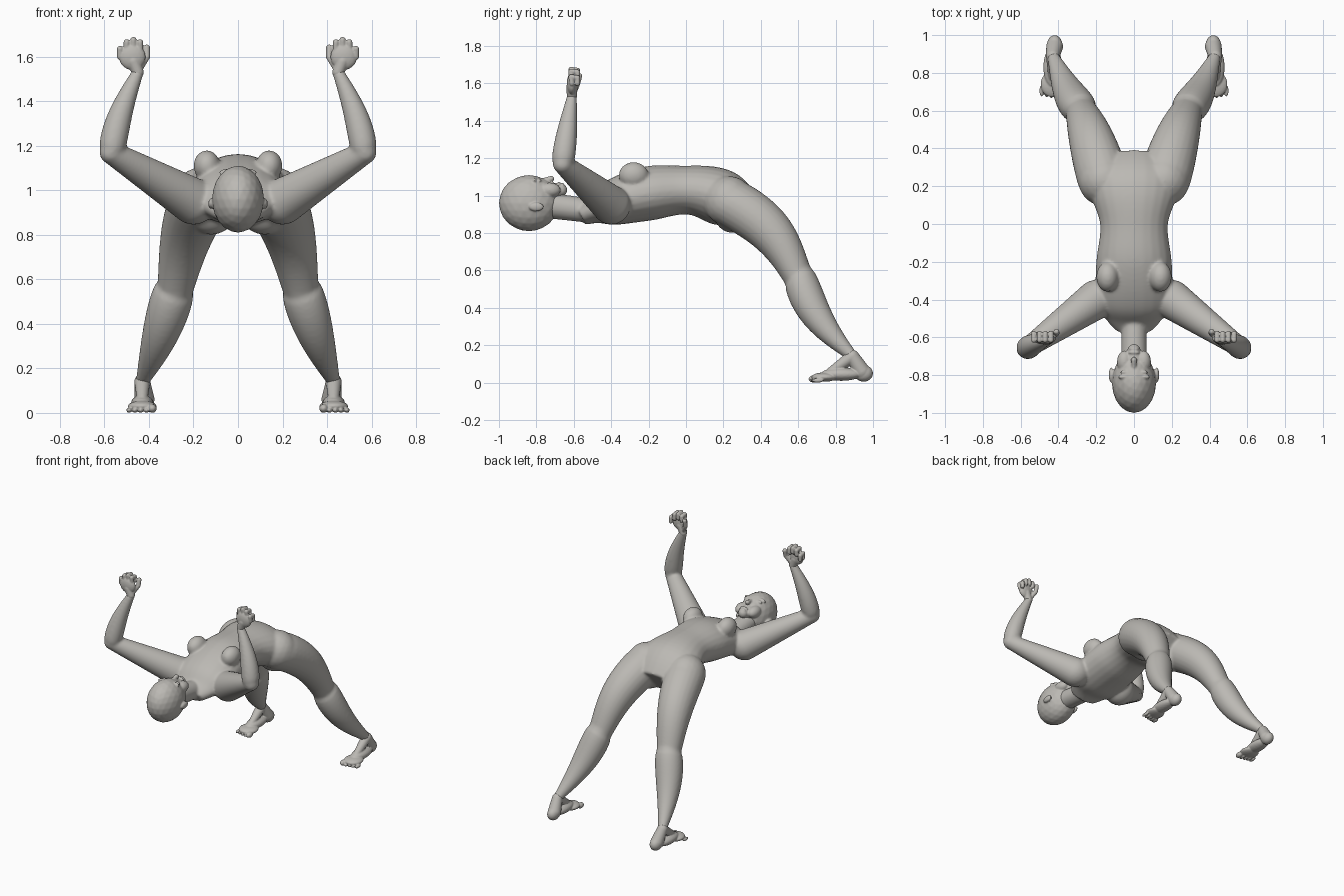
import bpy
import bmesh
import math
from mathutils import Vector, Matrix
from mathutils.geometry import interpolate_bezier

cube = bpy.data.objects.get("Cube")
if cube:
    bpy.data.objects.remove(cube, do_unlink=True)

clay = bpy.data.materials.new("warm_grey_clay")
clay.use_nodes = True
tone = (0.5, 0.485, 0.455, 1)
clay.diffuse_color = tone
shader = clay.node_tree.nodes["Principled BSDF"]
shader.inputs["Base Color"].default_value = tone
shader.inputs["Roughness"].default_value = 0.7

SIDES = 24
RIGHT = Vector((1, 0, 0))

# Joints of the +x side
hip = Vector((.16, .23, .97))
knee = Vector((.28, .6, .57))
ankle = Vector((.43, .89, .14))
shoulder = Vector((.2, -.4, .95))
elbow = Vector((.57, -.66, 1.17))
wrist = Vector((.45, -.61, 1.53))


def ellipse(bm, centre, u, v):
    """Ring of vertices around centre, spanned by the half axes u and v."""
    angles = [math.tau * k / SIDES for k in range(SIDES)]
    return [bm.verts.new(centre + u * math.cos(a) + v * math.sin(a)) for a in angles]


def skin(bm, rings):
    """Closed tube through a row of rings."""
    for lower, upper in zip(rings, rings[1:]):
        for k in range(SIDES):
            n = k - 1
            bm.faces.new((lower[n], lower[k], upper[k], upper[n]))
    bm.faces.new(rings[0])
    bm.faces.new(rings[-1])


def blob(bm, centre, radii):
    """Ellipsoid."""
    place = Matrix.Translation(centre) @ Matrix.Diagonal((*radii, 1))
    bmesh.ops.create_icosphere(bm, subdivisions=3, radius=1, matrix=place)


def limb(bm, start, end, r_start, r_end, bulge=0, bow=(0, 0, 0)):
    """Tapered, round-ended tube with an optional muscle bulge and bowed axis."""
    start, end, bow = Vector(start), Vector(end), Vector(bow)
    turn = (end - start).to_track_quat("Z", "Y")
    u, v = turn @ RIGHT, turn @ Vector((0, 1, 0))
    rings = []
    steps = 16
    for i in range(steps + 1):
        t = i / steps
        swell = bulge * math.sin(math.pi * t ** 0.6)
        r = r_start + (r_end - r_start) * t + swell
        centre = start.lerp(end, t) + bow * math.sin(math.pi * t)
        rings.append(ellipse(bm, centre, u * r, v * r))
    skin(bm, rings)
    blob(bm, start, [r_start] * 3)
    blob(bm, end, [r_end] * 3)


def chain(bm, points, radius):
    """Row of equally thick segments, for a digit."""
    for a, b in zip(points, points[1:]):
        limb(bm, a, b, radius, radius)


def reflect(bm, verts):
    bmesh.ops.scale(bm, vec=(-1, 1, 1), verts=verts)


def add_other_side(bm):
    """Copy everything built so far across the middle plane."""
    copy = bmesh.ops.duplicate(bm, geom=bm.verts[:] + bm.edges[:] + bm.faces[:])
    reflect(bm, [g for g in copy["geom"] if isinstance(g, bmesh.types.BMVert)])


def torso(bm):
    """Arched trunk; each knot is y, half width and half depth."""
    knots = [Vector(k) for k in ((-.56, .1, .05), (-.5, .15, .07), (-.4, .2, .12), (-.2, .2, .145),
                                 (0, .18, .13), (.2, .24, .15), (.35, .18, .09))]
    padded = knots[:1] + knots + knots[-1:]
    profile = []
    for before, a, b, after in zip(padded, padded[1:], padded[2:], padded[3:]):
        profile += interpolate_bezier(a, a + (b - before) / 6, b - (after - a) / 6, b, 8)[:-1]
    rings = []
    for y, width, depth in profile:
        bend = .45 if y < 0 else 1.1
        centre = Vector((0, y, 1.03 - bend * y * y))
        up = Vector((0, 2 * bend * y, 1)).normalized()
        rings.append(ellipse(bm, centre, RIGHT * width, up * depth))
    skin(bm, rings)


def finish(bm, name, voxel, smoothing):
    """Fuse the overlapping volumes into one smooth skin."""
    bmesh.ops.recalc_face_normals(bm, faces=bm.faces[:])
    mesh = bpy.data.meshes.new(name)
    bm.to_mesh(mesh)
    bm.free()
    mesh.materials.append(clay)
    obj = bpy.data.objects.new(name, mesh)
    bpy.context.collection.objects.link(obj)
    fuse = obj.modifiers.new("fuse", "REMESH")
    fuse.mode = "VOXEL"
    fuse.voxel_size = voxel
    fuse.use_smooth_shade = True
    relax = obj.modifiers.new("relax", "SMOOTH")
    relax.factor = 0.5
    relax.iterations = smoothing


# Body: limbs and paired muscles first, then the trunk and neck
bm = bmesh.new()
limb(bm, hip, knee, .135, .083, bulge=.01, bow=(.01, .045, .03))
limb(bm, knee, ankle, .08, .03, bulge=.027, bow=(0, -.03, -.02))
limb(bm, shoulder, elbow, .105, .052)
limb(bm, elbow, wrist, .053, .027, bulge=.015, bow=(.015, 0, 0))
blob(bm, (.14, -.28, 1.11), (.06, .08, .07))    # chest muscle
blob(bm, (.12, .25, .9), (.11, .1, .1))         # buttock
add_other_side(bm)
torso(bm)
limb(bm, (0, -.52, .92), (0, -.75, .95), .065, .07)
finish(bm, "body", 0.008, 12)

# Head, lying back with the face upward
bm = bmesh.new()
blob(bm, (.05, -.785, 1.08), (.023, .012, .012))    # eyelid
blob(bm, (.05, -.81, 1.08), (.035, .012, .016))     # brow
blob(bm, (.05, -.73, 1.03), (.04, .06, .04))        # cheek
blob(bm, (.12, -.8, .94), (.014, .04, .024))        # ear
add_other_side(bm)
blob(bm, (0, -.84, .96), (.117, .16, .15))          # skull
limb(bm, (0, -.78, 1), (0, -.67, 1.03), .09, .035)  # jaw
limb(bm, (0, -.78, 1.08), (0, -.72, 1.09), .01, .016)   # nose
blob(bm, (0, -.68, 1.06), (.03, .01, .014))         # upper lip
blob(bm, (0, -.66, 1.055), (.026, .01, .014))       # lower lip
finish(bm, "head", 0.005, 5)


def hand(bm):
    blob(bm, (.475, -.61, 1.6), (.06, .027, .06))
    limb(bm, wrist, (.47, -.61, 1.58), .027, .03)
    for i in range(4):
        x, top = .44 + .03 * i, 1.69 - .01 * (i - 1) ** 2
        chain(bm, [(x, -.61, 1.6), (x, -.615, top - .015),
                   (x, -.58, top - .02), (x, -.58, top - .05)], .014)
    chain(bm, [(.44, -.6, 1.55), (.41, -.58, 1.6), (.41, -.57, 1.64)], .015)


def foot(bm):
    blob(bm, (.42, .95, .05), (.04, .05, .045))     # heel
    blob(bm, (.43, .83, .045), (.05, .11, .035))    # midfoot
    blob(bm, (.43, .74, .03), (.065, .07, .025))    # ball
    limb(bm, ankle, (.43, .74, .035), .036, .02)    # instep
    limb(bm, ankle, (.42, .94, .06), .036, .045)    # back of the heel
    for i in range(5):
        r = .012 if i else .02
        blob(bm, (.385 + .026 * i, .685 + .005 * i, r), (r, .03, r))


# Hands and feet on both sides
for label, flipped in (("left", False), ("right", True)):
    for part, build in (("hand", hand), ("foot", foot)):
        bm = bmesh.new()
        build(bm)
        if flipped:
            reflect(bm, bm.verts[:])
        finish(bm, label + "_" + part, 0.004, 3)
